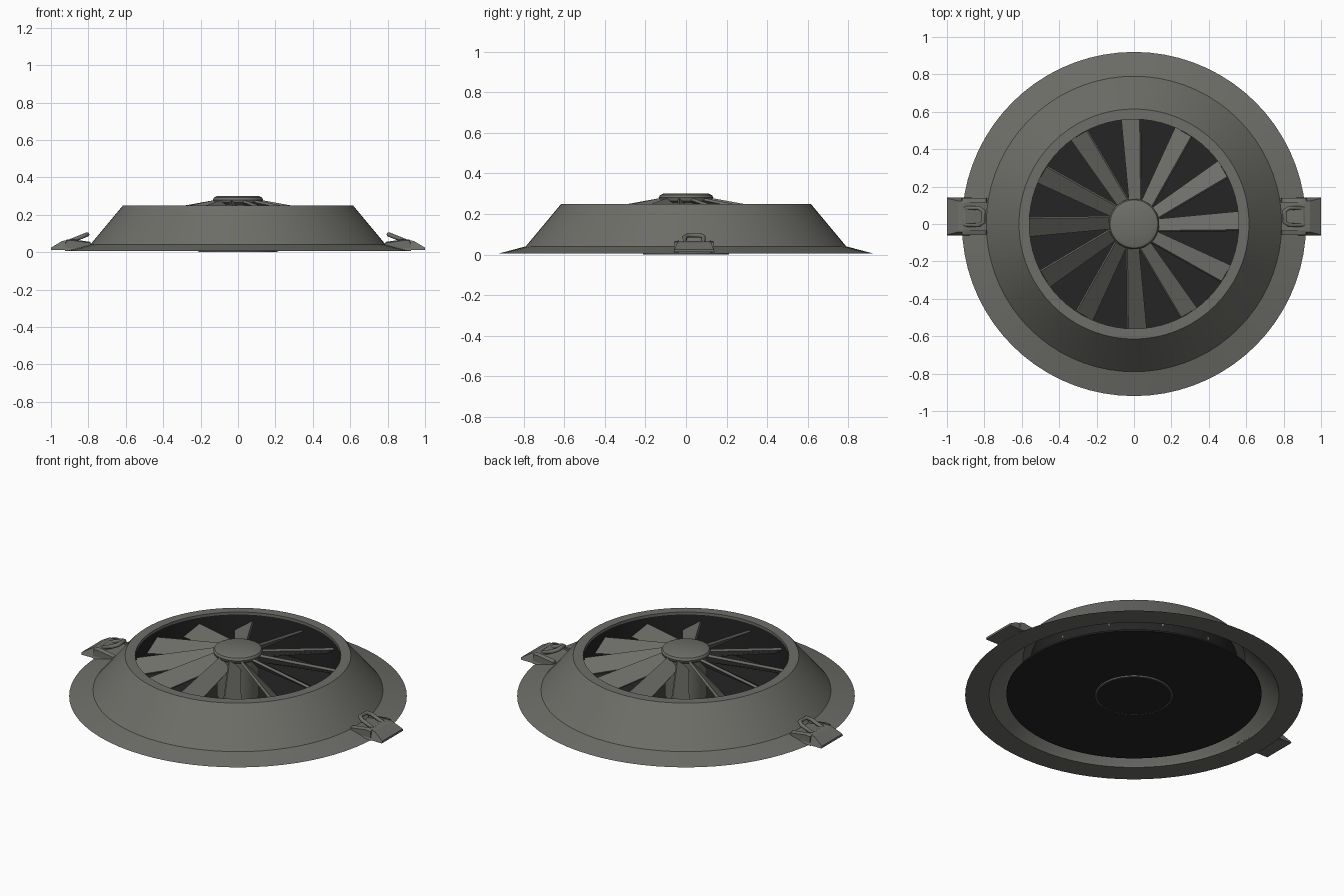
import bpy, bmesh, math
from mathutils import Matrix, Vector

cube = bpy.data.objects.get("Cube")
if cube:
    bpy.data.objects.remove(cube, do_unlink=True)


def material(name, rgb):
    m = bpy.data.materials.new(name)
    m.use_nodes = True
    m.diffuse_color = (*rgb, 1)
    m.node_tree.nodes["Principled BSDF"].inputs["Base Color"].default_value = (*rgb, 1)
    return m


GREY = material("warm_grey_metal", (0.155, 0.155, 0.14))
DARK = material("near_black", (0.018, 0.018, 0.018))


def finish(name, bm, mat, smooth=True):
    bmesh.ops.recalc_face_normals(bm, faces=bm.faces)
    me = bpy.data.meshes.new(name)
    bm.to_mesh(me)
    bm.free()
    me.materials.append(mat)
    ob = bpy.data.objects.new(name, me)
    bpy.context.collection.objects.link(ob)
    if smooth:
        bpy.ops.object.select_all(action="DESELECT")
        ob.select_set(True)
        bpy.context.view_layer.objects.active = ob
        bpy.ops.object.shade_smooth_by_angle(angle=math.radians(25))
    return ob


def lathe(name, profile, mat, closed=False, steps=72):
    """Spin an (r, z) profile round the z axis."""
    bm = bmesh.new()
    vs = [bm.verts.new((r, 0, z)) for r, z in profile]
    pairs = list(zip(vs, vs[1:])) + ([(vs[-1], vs[0])] if closed else [])
    edges = [bm.edges.new(p) for p in pairs]
    bmesh.ops.spin(bm, geom=vs + edges, cent=(0, 0, 0), axis=(0, 0, 1),
                   angle=math.tau, steps=steps, use_duplicate=False)
    bmesh.ops.remove_doubles(bm, verts=bm.verts, dist=0.0001)
    return finish(name, bm, mat)


def solid(bm, lower, upper):
    """Close two matching loops into a solid."""
    a = [bm.verts.new(p) for p in lower]
    b = [bm.verts.new(p) for p in upper]
    n = len(a)
    bm.faces.new(a[::-1])
    bm.faces.new(b)
    for i in range(n):
        j = (i + 1) % n
        bm.faces.new((a[i], a[j], b[j], b[i]))
    return a + b


# Sloped housing with a wide flange
lathe("housing", [(0.92, 0.006), (0.79, 0.04), (0.615, 0.25), (0.56, 0.25),
                  (0.56, 0.235), (0.605, 0.235), (0.78, 0.025), (0.79, 0.006)],
      GREY, closed=True)

# Dark duct and floor
lathe("inner_duct", [(0.561, 0.247), (0.561, 0.018)], DARK)
lathe("floor_disc", [(0, 0.018), (0.695, 0.018), (0.695, 0.008), (0, 0.008)], DARK)
lathe("motor_plate", [(0, 0.008), (0.205, 0.008), (0.205, 0.001), (0, 0.001)], DARK)
lathe("motor_plate_rim", [(0.205, 0.008), (0.212, 0.008), (0.212, 0), (0.205, 0)],
      GREY, closed=True)

# Domed hub
lathe("fan_hub", [(0, 0.3), (0.112, 0.3), (0.128, 0.293), (0.135, 0.28),
                  (0.13, 0.265), (0.115, 0.255), (0.115, 0.018)], GREY, steps=48)

# Twelve pitched blades
BLADES = 12
bm = bmesh.new()
for i in range(BLADES):
    root = [Vector((0.1, -0.035, 0.283)), Vector((0.1, 0.025, 0.22))]
    tip = [Vector((0.558, -0.03, 0.2)), Vector((0.558, 0.068, 0.14))]
    drop = Vector((0, -0.008, -0.012))
    vs = solid(bm, root + [root[1] + drop, root[0] + drop],
               tip + [tip[1] + drop, tip[0] + drop])
    bmesh.ops.rotate(bm, verts=vs, cent=(0, 0, 0),
                     matrix=Matrix.Rotation(math.tau * i / BLADES, 3, "Z"))
finish("fan_blades", bm, GREY, smooth=False)

# Latches on both sides
MID = 0.04
for side, label in ((1, "left"), (-1, "right")):
    def ring(y_low, y_high):
        return None

    # Tapered wedge body
    outline = [(1.0, 0.012), (1.0, 0.024), (0.94, 0.06), (0.905, 0.065),
               (0.785, 0.04), (0.785, 0.012)]

    def section(sign):
        return [(side * x, MID + sign * (0.102 - 0.4 * max(0, z - 0.012)), z)
                for x, z in outline]
    bm = bmesh.new()
    solid(bm, section(-1), section(1))
    finish(label + "_latch_body", bm, GREY, smooth=False)

    # Raised cheeks
    bm = bmesh.new()
    for s in (-1, 1):
        cheek = [(0.925, 0.012), (0.92, 0.066), (0.895, 0.07), (0.79, 0.055),
                 (0.78, 0.02)]
        solid(bm, [(side * x, MID + s * 0.075, z) for x, z in cheek],
              [(side * x, MID + s * 0.098, z - 0.006) for x, z in cheek])
    finish(label + "_latch_cheeks", bm, GREY, smooth=False)

    # Tilted loop handle with clipped corners
    cu = bpy.data.curves.new(label + "_latch_handle", "CURVE")
    cu.dimensions = "3D"
    cu.bevel_depth = 0.012
    cu.bevel_resolution = 2
    sp = cu.splines.new("POLY")
    path = [(0, -1), (0.75, -1), (1, -0.65), (1, 0.65), (0.75, 1), (0, 1)]
    sp.points.add(len(path) - 1)
    for p, (t, w) in zip(sp.points, path):
        p.co = (side * (0.905 - 0.1 * t), MID + 0.046 * w, 0.055 + 0.04 * t, 1)
    sp.use_cyclic_u = True
    cu.materials.append(GREY)
    bpy.context.collection.objects.link(bpy.data.objects.new(label + "_latch_handle", cu))
